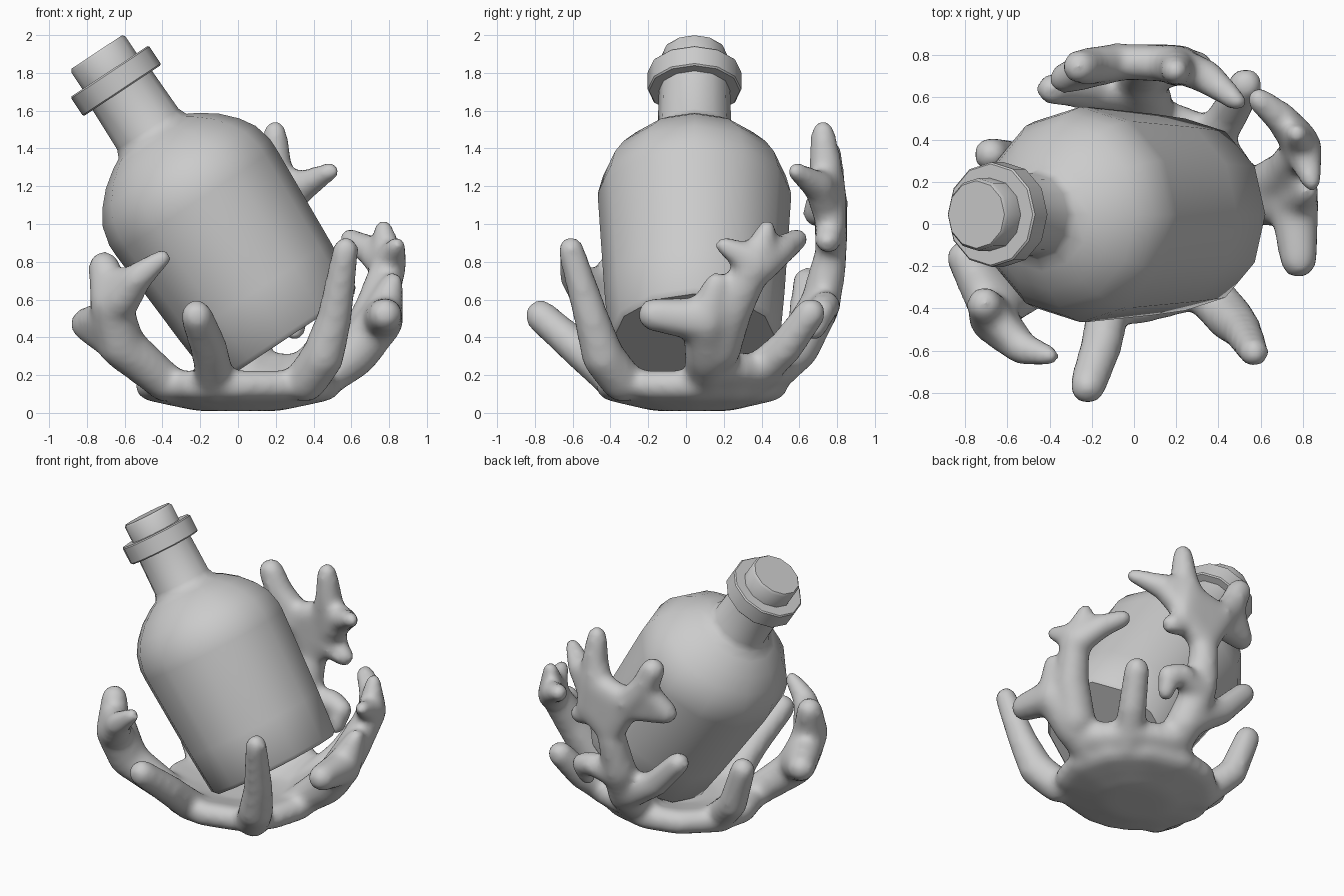
import bpy, bmesh, math
from mathutils import Vector, Matrix

TILT = Matrix.Translation((0.257, 0.045, 0.393)) @ Matrix.Rotation(math.radians(-33.5), 4, 'Y')


def finish(name, bm):
    me = bpy.data.meshes.new(name)
    bm.to_mesh(me)
    bm.free()
    ob = bpy.data.objects.new(name, me)
    bpy.context.collection.objects.link(ob)
    return ob


def lathe(name, profile, sides=12):
    """Closed turned solid from (radius, height) pairs, tilted with the bottle."""
    bm = bmesh.new()
    rings = [[bm.verts.new((r * math.cos(k * math.tau / sides), r * math.sin(k * math.tau / sides), h))
              for k in range(sides)] for r, h in profile]
    for a, b in zip(rings, rings[1:]):
        for k in range(sides):
            n = (k + 1) % sides
            bm.faces.new((a[k], a[n], b[n], b[k]))
    bm.faces.new(rings[0][::-1])
    bm.faces.new(rings[-1])
    bm.transform(TILT)
    ob = finish(name, bm)
    bpy.ops.object.select_all(action='DESELECT')
    ob.select_set(True)
    bpy.context.view_layer.objects.active = ob
    bpy.ops.object.shade_smooth_by_angle(angle=math.radians(40))
    return ob


# Bottle, lip ring and stopper
lathe("bottle", [(0.43, 0), (0.455, 0.025), (0.477, 0.3), (0.51, 0.87), (0.51, 0.93), (0.485, 1.03),
                 (0.435, 1.11), (0.36, 1.19), (0.27, 1.255), (0.215, 1.285), (0.195, 1.33), (0.188, 1.6)])
lathe("lip_ring", [(0.24, 1.575), (0.248, 1.583), (0.248, 1.69), (0.24, 1.698)])
lathe("stopper", [(0.172, 1.65), (0.172, 1.805), (0.16, 1.82)])

# Coral: rounded hulls fused by a voxel remesh
ball = bmesh.new()
bmesh.ops.create_icosphere(ball, subdivisions=2, radius=1)
DIRS = [v.co.copy() for v in ball.verts]
ball.free()
coral = bmesh.new()


def hull(*pts):
    bm = bmesh.new()
    for x, y, z, r in pts:
        for d in DIRS:
            bm.verts.new(Vector((x, y, z)) + d * (r + 0.008))
    bmesh.ops.convex_hull(bm, input=bm.verts[:])
    bmesh.ops.delete(bm, geom=[v for v in bm.verts if not v.link_faces], context='VERTS')
    bmesh.ops.recalc_face_normals(bm, faces=bm.faces[:])
    me = bpy.data.meshes.new("tmp")
    bm.to_mesh(me)
    bm.free()
    coral.from_mesh(me)
    bpy.data.meshes.remove(me)


def branch(*pts):
    for a, b in zip(pts, pts[1:]):
        hull(a, b)


# Shallow bowl: flat middle, raised rim, webs towards the back and right arms
N = 12


def ring(rad, z, r):
    return [(rad * math.cos(i * math.tau / N), 0.03 + 0.92 * rad * math.sin(i * math.tau / N), z, r) for i in range(N)]


inner, rim = ring(0.22, 0.092, 0.075), ring(0.47, 0.145, 0.075)
hull(*inner)
for i in range(N):
    j = (i + 1) % N
    hull(inner[i], inner[j], rim[i], rim[j])
hull((0.37, 0.42, 0.22, 0.08), (0.1, 0.52, 0.24, 0.085), (0.1, 0.35, 0.15, 0.08), (0.35, 0.3, 0.15, 0.08))
hull((0.37, 0.42, 0.22, 0.08), (0.56, 0.13, 0.25, 0.09), (0.42, 0.05, 0.15, 0.08), (0.3, 0.3, 0.15, 0.08))

# Simple fingers: front, front right, back left, back right
branch((-0.12, -0.36, 0.155, 0.1), (-0.15, -0.56, 0.33, 0.095), (-0.22, -0.77, 0.515, 0.082))
branch((0.36, -0.34, 0.17, 0.11), (0.45, -0.44, 0.3, 0.11), (0.51, -0.5, 0.5, 0.09), (0.57, -0.61, 0.865, 0.066))
branch((-0.4, 0.2, 0.15, 0.1), (-0.58, 0.3, 0.33, 0.09), (-0.68, 0.33, 0.61, 0.078))
branch((0.33, 0.34, 0.18, 0.1), (0.45, 0.52, 0.34, 0.09), (0.53, 0.66, 0.53, 0.078))

# Left branching arm
branch((-0.38, -0.24, 0.16, 0.1), (-0.62, -0.36, 0.36, 0.12), (-0.67, -0.45, 0.57, 0.11), (-0.71, -0.38, 0.775, 0.08))
hull((-0.66, -0.47, 0.57, 0.1), (-0.7, -0.4, 0.68, 0.08), (-0.55, -0.57, 0.71, 0.065))
branch((-0.62, -0.5, 0.6, 0.1), (-0.53, -0.59, 0.72, 0.075), (-0.4, -0.625, 0.82, 0.045))
hull((-0.62, -0.36, 0.38, 0.12), (-0.66, -0.42, 0.5, 0.11), (-0.8, -0.16, 0.47, 0.085))

# Right branching arm
branch((0.42, 0.1, 0.16, 0.1), (0.61, 0.12, 0.31, 0.125), (0.76, 0.1, 0.49, 0.115), (0.78, -0.17, 0.52, 0.085))
branch((0.76, 0.11, 0.5, 0.11), (0.82, 0.16, 0.69, 0.055))
branch((0.63, 0.17, 0.34, 0.12), (0.73, 0.24, 0.55, 0.11), (0.8, 0.36, 0.78, 0.09), (0.77, 0.43, 0.98, 0.045))
branch((0.8, 0.36, 0.8, 0.09), (0.84, 0.2, 0.885, 0.045))
branch((0.78, 0.4, 0.78, 0.09), (0.7, 0.5, 0.86, 0.075), (0.59, 0.59, 0.92, 0.055))

# Tall back arm with a broad fan of tips
branch((0.06, 0.38, 0.16, 0.11), (0.06, 0.58, 0.34, 0.12), (0.03, 0.71, 0.57, 0.105), (0.05, 0.76, 0.8, 0.09))
hull((0.05, 0.77, 0.84, 0.075), (-0.1, 0.77, 1.1, 0.075), (0.2, 0.76, 1.18, 0.08), (0.24, 0.77, 0.98, 0.07))
branch((0.15, 0.76, 1.15, 0.085), (0.2, 0.74, 1.3, 0.085), (0.195, 0.725, 1.485, 0.06))
branch((-0.08, 0.77, 1.1, 0.085), (-0.2, 0.75, 1.24, 0.085), (-0.26, 0.745, 1.37, 0.078))
hull((-0.05, 0.76, 1.05, 0.075), (-0.2, 0.75, 1.22, 0.075), (-0.33, 0.69, 1.06, 0.07))
hull((0.18, 0.76, 1.22, 0.08), (0.2, 0.76, 1.02, 0.075), (0.34, 0.7, 1.2, 0.075))
branch((0.34, 0.7, 1.2, 0.08), (0.49, 0.58, 1.28, 0.045))
branch((0.15, 0.77, 0.97, 0.08), (0.31, 0.75, 0.91, 0.065))
branch((0.0, 0.62, 0.38, 0.1), (-0.2, 0.63, 0.5, 0.085), (-0.39, 0.64, 0.7, 0.07))
branch((0.03, 0.7, 0.52, 0.09), (0.22, 0.74, 0.57, 0.075), (0.31, 0.72, 0.54, 0.07), (0.3, 0.68, 0.43, 0.05))

ob = finish("coral_cradle", coral)
rm = ob.modifiers.new("fuse", 'REMESH')
rm.mode = 'VOXEL'
rm.voxel_size = 0.022
rm.use_smooth_shade = True
sm = ob.modifiers.new("soften", 'SMOOTH')
sm.factor = 0.5
sm.iterations = 18
